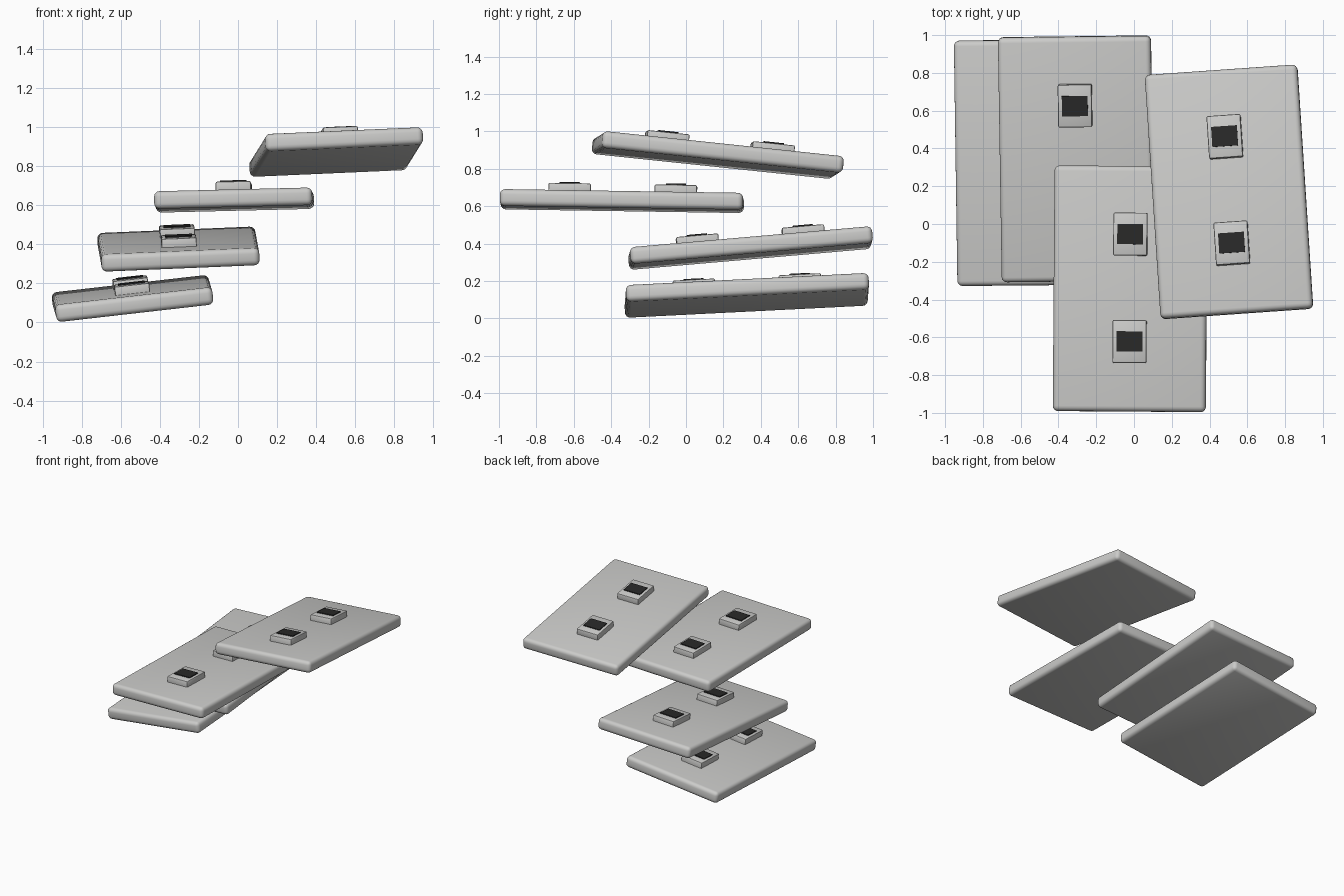
import bpy
from math import radians
from mathutils import Euler, Matrix, Vector

if "Cube" in bpy.data.objects:
    bpy.data.objects.remove(bpy.data.objects["Cube"], do_unlink=True)


def material(name, value):
    mat = bpy.data.materials.new(name)
    mat.use_nodes = True
    color = (value, value, value * 0.98, 1)
    mat.diffuse_color = color
    mat.node_tree.nodes["Principled BSDF"].inputs["Base Color"].default_value = color
    return mat


light_grey = material("light grey", 0.6)
charcoal = material("charcoal", 0.022)


def box(name, size, offset, frame, mat, bevel=0.0, segments=3):
    """Box of the given size, placed at an offset in a tilted frame."""
    bpy.ops.mesh.primitive_cube_add(size=1)
    obj = bpy.context.object
    obj.name = name
    obj.data.transform(Matrix.Diagonal((*size, 1)))
    obj.data.materials.append(mat)
    if bevel:
        mod = obj.modifiers.new("rounded edges", "BEVEL")
        mod.width = bevel
        mod.segments = segments
        bpy.ops.object.modifier_apply(modifier=mod.name)
        bpy.ops.object.shade_smooth_by_angle(angle=radians(35))
    obj.matrix_world = frame @ Matrix.Translation(Vector(offset))
    return obj


WIDTH, LENGTH, THICK = 0.81, 1.3, 0.09
BLOCK_HEIGHT = 0.045

# Slabs: name, centre, tilt in degrees
slabs = [
    ("lowest", (-0.54, 0.325, 0.123), (2.9, -6.5, 0.5)),
    ("lower", (-0.305, 0.345, 0.376), (5, -2.4, 0.7)),
    ("upper", (-0.02, -0.343, 0.627), (-0.9, -1.4, -0.4)),
    ("highest", (0.503, 0.17, 0.873), (-6, -2.5, 4)),
]

for name, centre, tilt in slabs:
    rotation = Euler([radians(a) for a in tilt]).to_matrix().to_4x4()
    frame = Matrix.Translation(Vector(centre)) @ rotation
    box(name + "_slab", (WIDTH, LENGTH, THICK), (0, 0, 0), frame, light_grey, 0.028, 4)

    # Raised blocks with a dark pad on top
    for end, y in (("back", 0.288), ("front", -0.28)):
        top = THICK / 2 + BLOCK_HEIGHT
        box(f"{name}_{end}_block", (0.18, 0.227, BLOCK_HEIGHT + 0.02),
            (0, y, top - (BLOCK_HEIGHT + 0.02) / 2), frame, light_grey, 0.008, 2)
        box(f"{name}_{end}_pad", (0.137, 0.107, 0.009), (0, y, top + 0.002), frame, charcoal)
